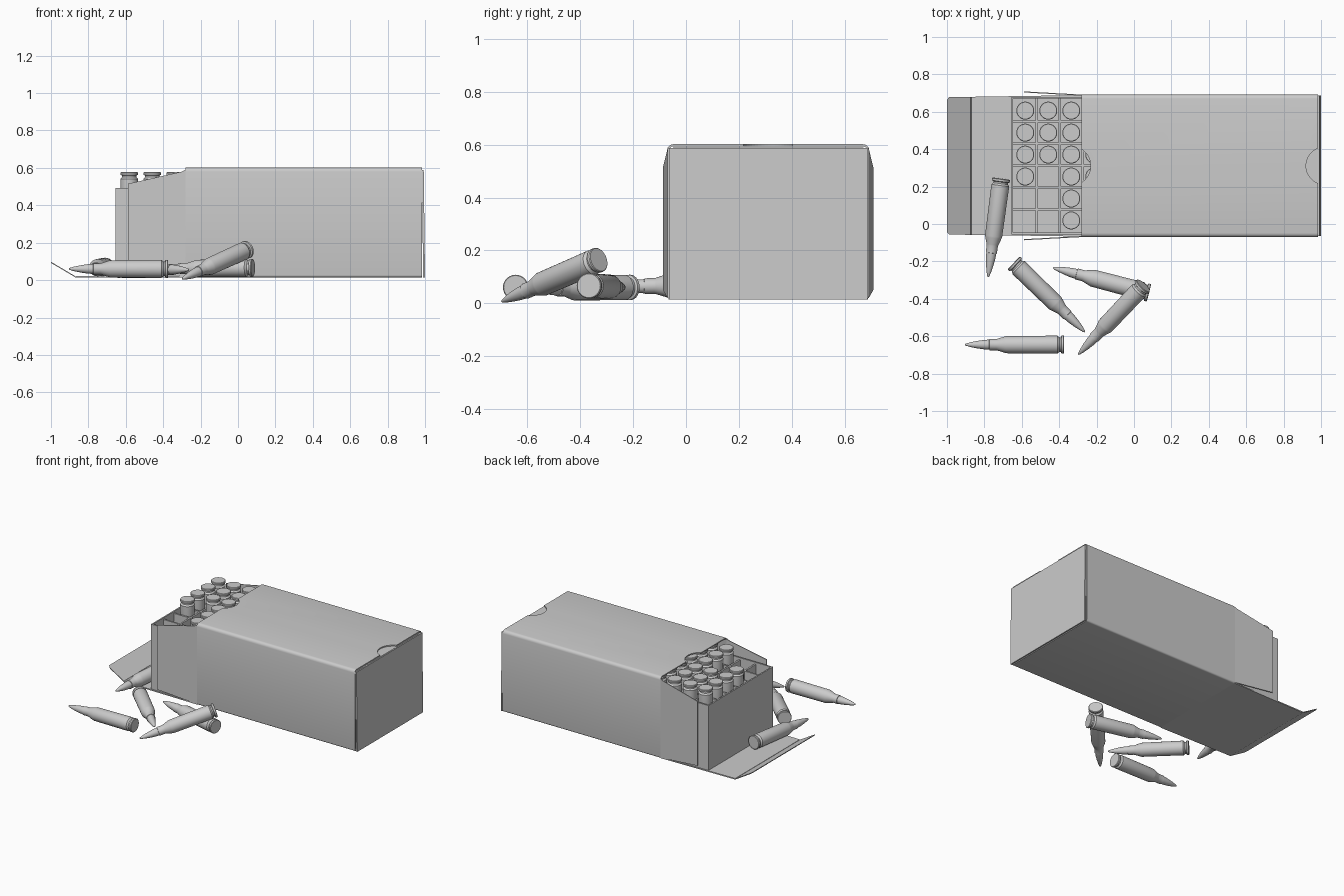
import bpy, bmesh, math
from mathutils import Vector

if "Cube" in bpy.data.objects:
    bpy.data.objects.remove(bpy.data.objects["Cube"])


def make(name, bm, angle=None):
    bmesh.ops.recalc_face_normals(bm, faces=bm.faces)
    me = bpy.data.meshes.new(name)
    bm.to_mesh(me)
    bm.free()
    ob = bpy.data.objects.new(name, me)
    bpy.context.collection.objects.link(ob)
    if angle:
        bpy.ops.object.select_all(action='DESELECT')
        ob.select_set(True)
        bpy.context.view_layer.objects.active = ob
        bpy.ops.object.shade_smooth_by_angle(angle=math.radians(angle))
    return ob


def add_box(bm, x0, x1, y0, y1, z0, z1):
    vs = bmesh.ops.create_cube(bm, size=1)['verts']
    for v in vs:
        v.co = ((x0 + x1) / 2 + v.co.x * (x1 - x0), (y0 + y1) / 2 + v.co.y * (y1 - y0),
                (z0 + z1) / 2 + v.co.z * (z1 - z0))


def prism(name, pts, offset):
    """Flat card panel: polygon pushed by an offset vector."""
    bm = bmesh.new()
    f = bm.faces.new([bm.verts.new(p) for p in pts])
    ext = bmesh.ops.extrude_face_region(bm, geom=[f], use_keep_orig=True)
    bmesh.ops.translate(bm, vec=offset, verts=[g for g in ext['geom'] if isinstance(g, bmesh.types.BMVert)])
    return make(name, bm)


Y0, Y1, YC = -0.07, 0.692, 0.311
Z0, Z1 = 0.015, 0.602
XL, XR = -0.28, 0.983
T = 0.008


# Sleeve: rounded tube of card, open at both ends
def section(inset, r_top, r_low):
    pts = []
    for y, z, r, a0 in ((Y1, Z1, r_top, 0), (Y0, Z1, r_top, 90), (Y0, Z0, r_low, 180), (Y1, Z0, r_low, 270)):
        cy = y - r if y > 0 else y + r
        cz = z - r if z > 0.3 else z + r
        for k in range(5):
            a = math.radians(a0 + k * 22.5)
            pts.append((cy + (r - inset) * math.cos(a), cz + (r - inset) * math.sin(a)))
    return pts


bm = bmesh.new()
loops = [[bm.verts.new((x, y, z)) for y, z in section(i, 0.022, 0.012)]
         for x, i in ((XL, 0), (XR, 0), (XR, T), (XL, T))]
for a in range(4):
    la, lb = loops[a], loops[(a + 1) % 4]
    for i in range(len(la)):
        j = (i + 1) % len(la)
        bm.faces.new((la[i], la[j], lb[j], lb[i]))
sleeve = make("sleeve", bm, 30)

# Thumb notches in both ends of the top
for name, x, r in (("notch_cutter_open", -0.337, 0.105), ("notch_cutter_closed", 1.02, 0.1)):
    bm = bmesh.new()
    bmesh.ops.create_cone(bm, cap_ends=True, segments=48, radius1=r, radius2=r, depth=0.1)
    bmesh.ops.translate(bm, vec=(x, YC, Z1), verts=bm.verts)
    cutter = make(name, bm)
    cutter.hide_render = True
    cutter.hide_set(True)
    cutter.display_type = 'WIRE'
    mod = sleeve.modifiers.new("notch", 'BOOLEAN')
    mod.object = cutter
    mod.solver = 'EXACT'

# Closed end: end panel and tucked tongue
prism("end_panel", [(0.99, Y0 + 0.005, Z0), (0.99, Y1 - 0.005, Z0), (0.983, Y1 - 0.005, 0.588),
                    (0.983, Y0 + 0.005, 0.588)], (0.01, 0, 0))
bm = bmesh.new()
add_box(bm, 0.8, 0.985, Y0 + 0.02, Y1 - 0.02, 0.582, 0.59)
make("tuck_tongue", bm)

# Open end: flared side flaps
for name, y, s in (("side_flap_front", Y0, -1), ("side_flap_back", Y1, 1)):
    flare = s * 0.017
    outline = ((XL, Z0 + 0.005), (XL, 0.59), (-0.3, 0.58), (-0.588, 0.515), (-0.588, 0.05))
    prism(name, [(x, y + flare * (XL - x) / 0.308, z) for x, z in outline], (0, -s * 0.006, 0))

# Open end: bottom flap with a raised lip
prism("bottom_flap", [(XL, Y0 + 0.003, Z0), (XL, Y1 - 0.003, Z0), (-0.87, 0.68, Z0), (-0.87, -0.058, Z0)],
      (0, 0, T))
prism("bottom_lip", [(-0.87, -0.058, Z0), (-0.87, 0.68, Z0), (-0.985, 0.678, 0.083), (-0.997, 0.665, 0.09),
                     (-0.997, -0.043, 0.09), (-0.985, -0.056, 0.083)], (-0.003, 0, 0.008))

# Inner tray
TX0, TX1, TY0, TY1 = -0.656, 0.972, -0.056, 0.68
bm = bmesh.new()
add_box(bm, TX0, TX1, TY0, TY1, 0.024, 0.036)
add_box(bm, TX0, TX0 + 0.01, TY0, TY1, 0.03, 0.492)
add_box(bm, TX1 - 0.01, TX1, TY0, TY1, 0.03, 0.492)
add_box(bm, TX0, TX1, TY0, TY0 + 0.01, 0.03, 0.492)
add_box(bm, TX0, TX1, TY1 - 0.01, TY1, 0.03, 0.492)
make("tray", bm)

# Crossed dividers
COLS, ROWS = 13, 6
px, py = 0.123, 0.1175
gx, gy = -0.643, -0.04
bm = bmesh.new()
for i in range(1, COLS):
    x = gx + i * px
    add_box(bm, x - 0.006, x + 0.006, TY0 + 0.01, TY1 - 0.01, 0.036, 0.478)
for j in range(1, ROWS):
    y = gy + j * py
    add_box(bm, TX0 + 0.01, TX1 - 0.01, y - 0.006, y + 0.006, 0.036, 0.479)
make("dividers", bm)

# Cartridge: turned profile of (radius, distance from base)
PROFILE = [(0.045, 0), (0.048, 0.003), (0.048, 0.014), (0.039, 0.018), (0.039, 0.026), (0.048, 0.036),
           (0.046, 0.31), (0.043, 0.32), (0.032, 0.355), (0.030, 0.362), (0.030, 0.40), (0.027, 0.401),
           (0.025, 0.43), (0.020, 0.465), (0.013, 0.5), (0.006, 0.525), (0.003, 0.53)]
SEG = 28
bm = bmesh.new()
rings = [[bm.verts.new((r * math.cos(2 * math.pi * k / SEG), r * math.sin(2 * math.pi * k / SEG), h))
          for k in range(SEG)] for r, h in PROFILE]
for a, b in zip(rings, rings[1:]):
    for k in range(SEG):
        n = (k + 1) % SEG
        bm.faces.new((a[k], a[n], b[n], b[k]))
bm.faces.new(rings[0])
bm.faces.new(rings[-1])
first = make("cartridge_loose_1", bm, 35)
mesh = first.data


def place(ob, base, tip):
    ob.location = base
    ob.rotation_mode = 'QUATERNION'
    ob.rotation_quaternion = (Vector(tip) - Vector(base)).to_track_quat('Z', 'Y')


# Loose cartridges beside the box
LOOSE = [((-0.373, -0.645, 0.06), (-0.905, -0.645, 0.06)),
         ((-0.71, 0.242, 0.072), (-0.78, -0.285, 0.062)),
         ((-0.643, -0.208, 0.06), (-0.265, -0.575, 0.055)),
         ((0.08, -0.368, 0.066), (-0.43, -0.235, 0.06)),
         ((0.05, -0.33, 0.165), (-0.3, -0.7, 0.006))]
for n, (base, tip) in enumerate(LOOSE):
    ob = first
    if n:
        ob = bpy.data.objects.new(f"cartridge_loose_{n + 1}", mesh)
        bpy.context.collection.objects.link(ob)
    place(ob, base, tip)

# Packed cartridges, nose down; five cells are empty
EMPTY = {(0, 0), (1, 0), (0, 1), (1, 1), (1, 2)}
for i in range(COLS):
    for j in range(ROWS):
        if (i, j) in EMPTY:
            continue
        ob = bpy.data.objects.new(f"cartridge_packed_{i}_{j}", mesh)
        bpy.context.collection.objects.link(ob)
        x, y = gx + (i + 0.5) * px, gy + (j + 0.5) * py
        place(ob, (x, y, 0.577), (x, y, 0.047))
